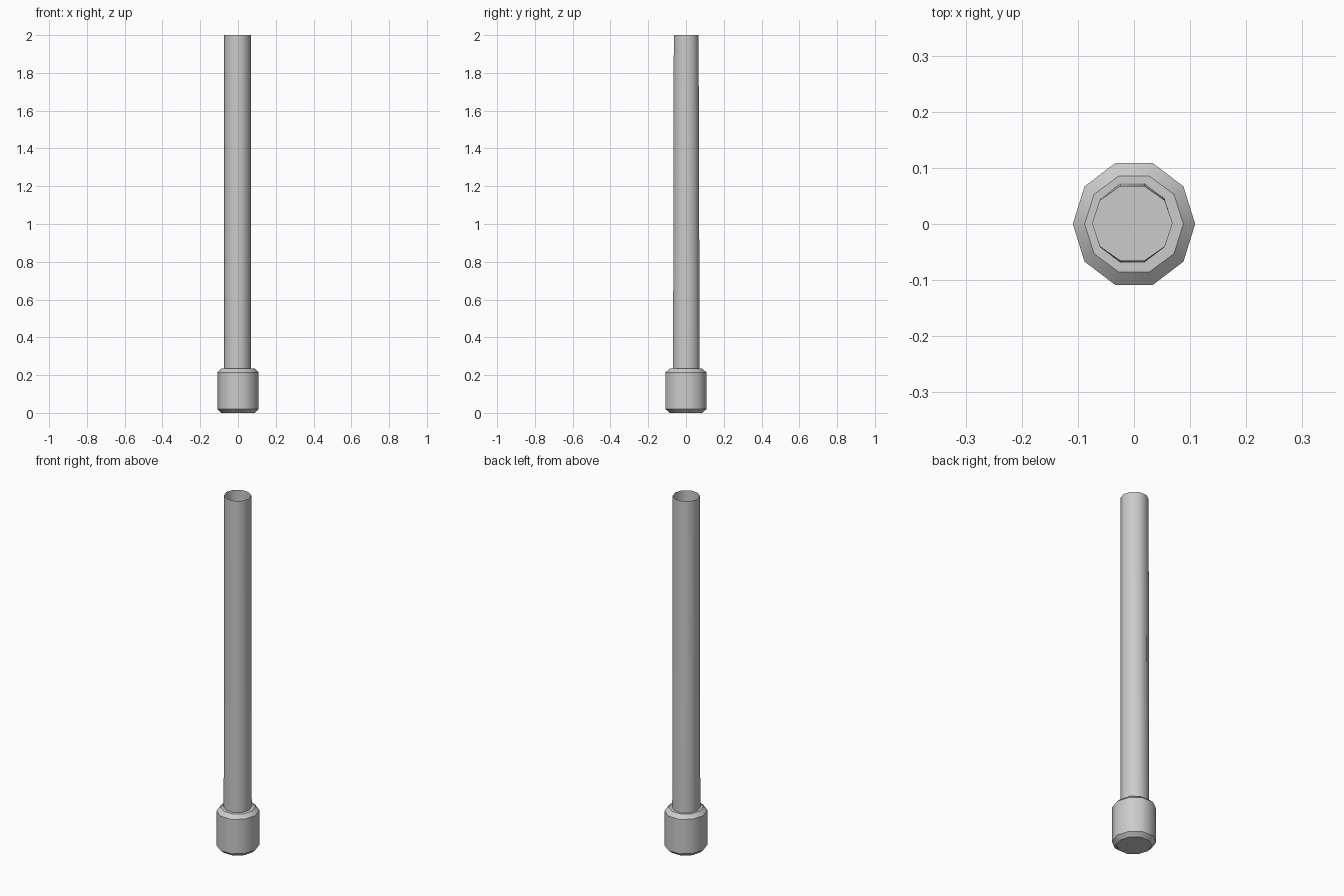
import bpy, bmesh, math

if "Cube" in bpy.data.objects:
    bpy.data.objects.remove(bpy.data.objects["Cube"])

SIDES = 10


def loft(name, rings, cap_bottom):
    """Skin a stack of ten-sided rings: (z, x centre, y centre, x radius, y radius)."""
    bm = bmesh.new()
    loops = []
    for z, cx, cy, rx, ry in rings:
        angles = [2 * math.pi * i / SIDES for i in range(SIDES)]
        loops.append([bm.verts.new((cx + rx * math.cos(a), cy + ry * math.sin(a), z))
                      for a in angles])
    for low, high in zip(loops, loops[1:]):
        for i in range(SIDES):
            j = (i + 1) % SIDES
            bm.faces.new((low[i], low[j], high[j], high[i]))
    if cap_bottom:
        bm.faces.new(loops[0][::-1])
    mesh = bpy.data.meshes.new(name)
    bm.to_mesh(mesh)
    bm.free()
    obj = bpy.data.objects.new(name, mesh)
    bpy.context.collection.objects.link(obj)
    bpy.ops.object.select_all(action='DESELECT')
    obj.select_set(True)
    bpy.context.view_layer.objects.active = obj
    bpy.ops.object.shade_smooth_by_angle(angle=math.radians(40))
    return obj


# Chamfered collar with a flat shoulder, and the slightly tapered open tube rising from it
loft("collared_pipe", [
    (0.00, 0, 0, 0.088, 0.09),
    (0.02, 0, 0, 0.109, 0.114),
    (0.215, 0, 0, 0.109, 0.114),
    (0.235, 0, 0, 0.088, 0.09),
    (0.235, -0.003, 0.002, 0.071, 0.074),
    (2.00, -0.003, 0.001, 0.071, 0.069),
], cap_bottom=True)
